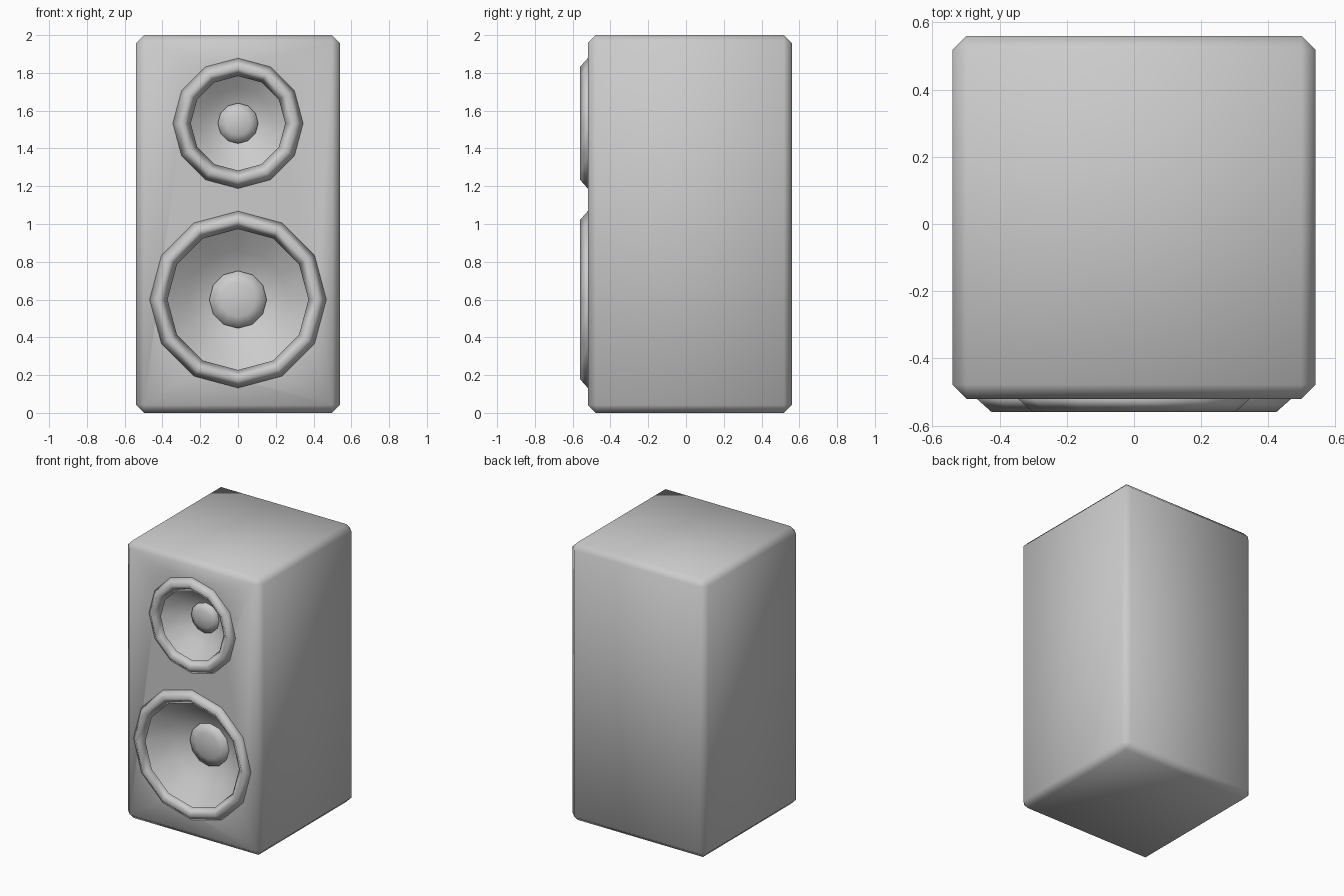
import bpy, bmesh
from math import sin, cos, tau

default = bpy.data.objects.get("Cube")
if default:
    bpy.data.objects.remove(default, do_unlink=True)

SIDES = 12
FRONT = -0.52

grey = bpy.data.materials.new("mid grey")
grey.use_nodes = True
colour = (0.6, 0.6, 0.6, 1)
grey.diffuse_color = colour
grey.node_tree.nodes["Principled BSDF"].inputs["Base Color"].default_value = colour


def add_object(name, bm):
    mesh = bpy.data.meshes.new(name)
    bm.to_mesh(mesh)
    bm.free()
    obj = bpy.data.objects.new(name, mesh)
    bpy.context.collection.objects.link(obj)
    mesh.materials.append(grey)
    mesh.shade_smooth()
    return obj


def lathe(name, profile, height, closed=False):
    """Turn (radius, y) points, listed from rim to centre, about the y axis."""
    bm = bmesh.new()
    rings = [[bm.verts.new((r * sin(tau * i / SIDES), y, height + r * cos(tau * i / SIDES)))
              for i in range(SIDES)] for r, y in profile]
    pairs = list(zip(rings, rings[1:]))
    if closed:
        pairs.append((rings[-1], rings[0]))
    for a, b in pairs:
        for i in range(SIDES):
            j = (i + 1) % SIDES
            bm.faces.new((a[i], b[i], b[j], a[j]))
    bmesh.ops.remove_doubles(bm, verts=bm.verts, dist=0.0001)
    return add_object(name, bm)


# Cabinet: a box with chamfered edges
bm = bmesh.new()
bmesh.ops.create_cube(bm, size=1)
for v in bm.verts:
    v.co.x *= 1.08
    v.co.y = v.co.y * 1.08 + 0.02
    v.co.z = (v.co.z + 0.5) * 2
bmesh.ops.bevel(bm, geom=bm.edges[:], offset=0.042, segments=1, affect='EDGES')
cabinet = add_object("cabinet", bm)


def driver(name, height, radius, cap, depth):
    tube = 0.045
    # Opening in the cabinet front
    cutter = lathe(name + "_opening_cutter",
                   [(0, 0), (radius, 0), (radius, -0.7), (0, -0.7)][::-1], height)
    bm = bmesh.new()
    bm.from_mesh(cutter.data)
    bmesh.ops.recalc_face_normals(bm, faces=bm.faces)
    bm.to_mesh(cutter.data)
    bm.free()
    cutter.hide_render = True
    cutter.hide_set(True)
    cut = cabinet.modifiers.new(name + "_opening", 'BOOLEAN')
    cut.object = cutter
    cut.operation = 'DIFFERENCE'
    cut.solver = 'EXACT'
    # Raised surround
    lathe(name + "_surround",
          [(radius + tube, FRONT), (radius, FRONT - tube + 0.005),
           (radius - tube - 0.005, FRONT), (radius, FRONT + tube)], height, closed=True)
    # Recessed cone
    back = FRONT + depth
    lathe(name + "_cone",
          [(radius + 0.01, FRONT + 0.01), (radius * 0.62, FRONT + depth * 0.68),
           (cap * 0.9, back), (0, back + 0.02)], height)
    # Domed dust cap
    lathe(name + "_dust_cap",
          [(cap, back), (cap, back - 0.02), (cap * 0.6, back - 0.04), (0, back - 0.05)], height)


driver("tweeter", 1.533, 0.30, 0.107, 0.16)
driver("woofer", 0.60, 0.423, 0.152, 0.21)

# Apply the openings, then keep their rims sharp
bpy.context.view_layer.objects.active = cabinet
cabinet.select_set(True)
for mod in [m.name for m in cabinet.modifiers]:
    bpy.ops.object.modifier_apply(modifier=mod)
bpy.ops.object.shade_smooth_by_angle(angle=1.0)
for obj in [o for o in bpy.data.objects if o.name.endswith("_cutter")]:
    bpy.data.objects.remove(obj, do_unlink=True)
